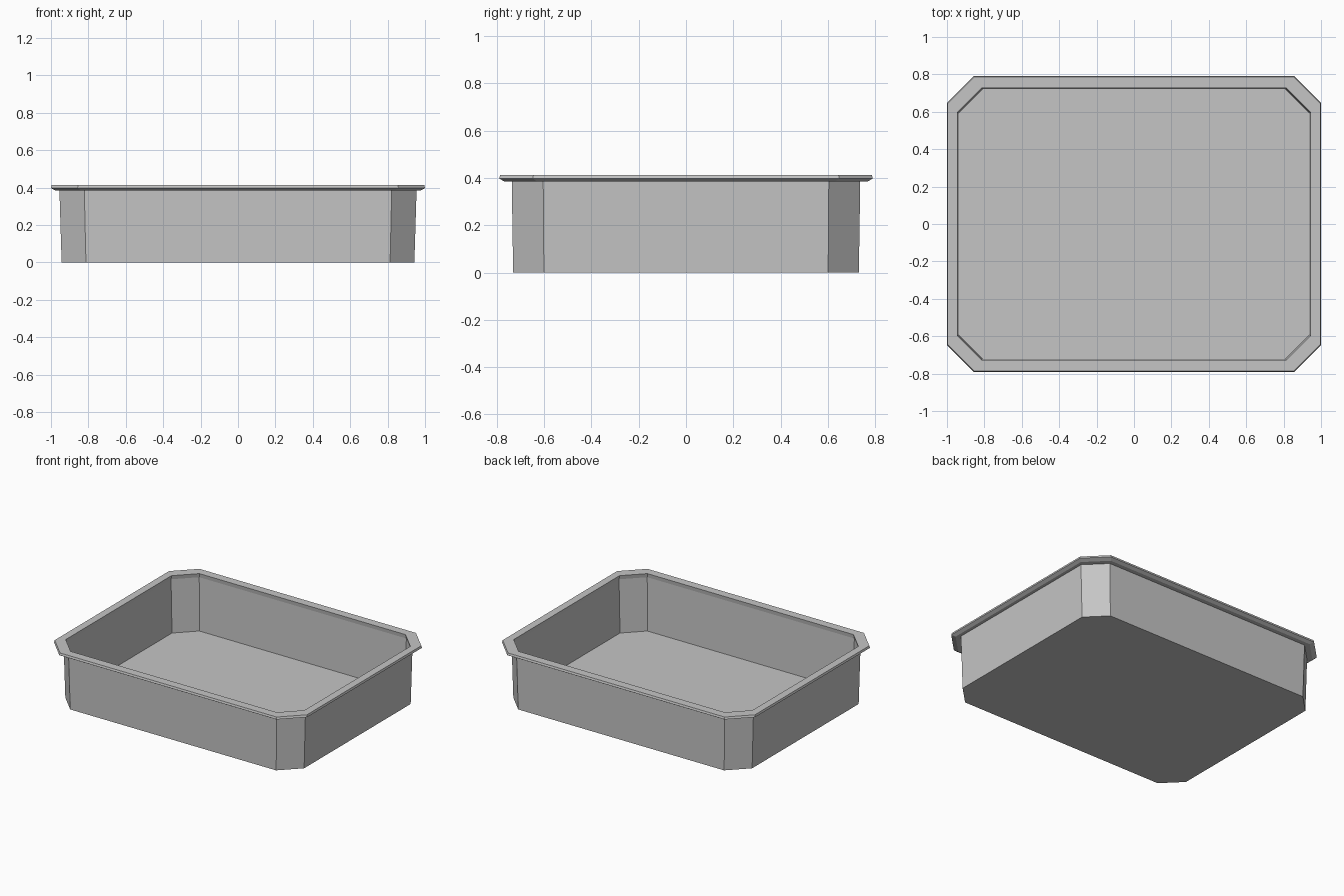
import bpy, bmesh

if "Cube" in bpy.data.objects:
    bpy.data.objects.remove(bpy.data.objects["Cube"])

grey = bpy.data.materials.new("light grey")
grey.diffuse_color = (0.56, 0.56, 0.56, 1)
grey.use_nodes = True
grey.node_tree.nodes["Principled BSDF"].inputs["Base Color"].default_value = grey.diffuse_color


def octagon(bm, hx, hy, cut, z):
    """Ring of a rectangle with chamfered corners."""
    pts = [(hx, hy - cut), (hx - cut, hy), (cut - hx, hy), (-hx, hy - cut),
           (-hx, cut - hy), (cut - hx, -hy), (hx - cut, -hy), (hx, cut - hy)]
    return [bm.verts.new((x, y, z)) for x, y in pts]


def loft(name, profile, closed):
    """Skin the rings in order; close into a loop or cap both ends."""
    bm = bmesh.new()
    rings = [octagon(bm, *p) for p in profile]
    pairs = list(zip(rings, rings[1:]))
    if closed:
        pairs.append((rings[-1], rings[0]))
    else:
        bm.faces.new(rings[0])
        bm.faces.new(rings[-1])
    for a, b in pairs:
        for i in range(8):
            j = (i + 1) % 8
            bm.faces.new((a[i], a[j], b[j], b[i]))
    bmesh.ops.recalc_face_normals(bm, faces=bm.faces[:])
    mesh = bpy.data.meshes.new(name)
    bm.to_mesh(mesh)
    bm.free()
    mesh.materials.append(grey)
    obj = bpy.data.objects.new(name, mesh)
    bpy.context.collection.objects.link(obj)
    return obj


# Tapered thin-walled tray: outside up, inside down to the floor
loft("tray_body", [
    (0.943, 0.731, 0.130, 0.0),
    (0.955, 0.737, 0.133, 0.392),
    (0.949, 0.731, 0.131, 0.392),
    (0.937, 0.721, 0.127, 0.006),
], closed=False)

# Flanged rim with a bevelled outer edge
loft("rim", [
    (0.948, 0.730, 0.131, 0.385),
    (0.978, 0.768, 0.138, 0.385),
    (1.000, 0.790, 0.142, 0.398),
    (0.996, 0.786, 0.141, 0.413),
    (0.943, 0.726, 0.129, 0.413),
], closed=True)
